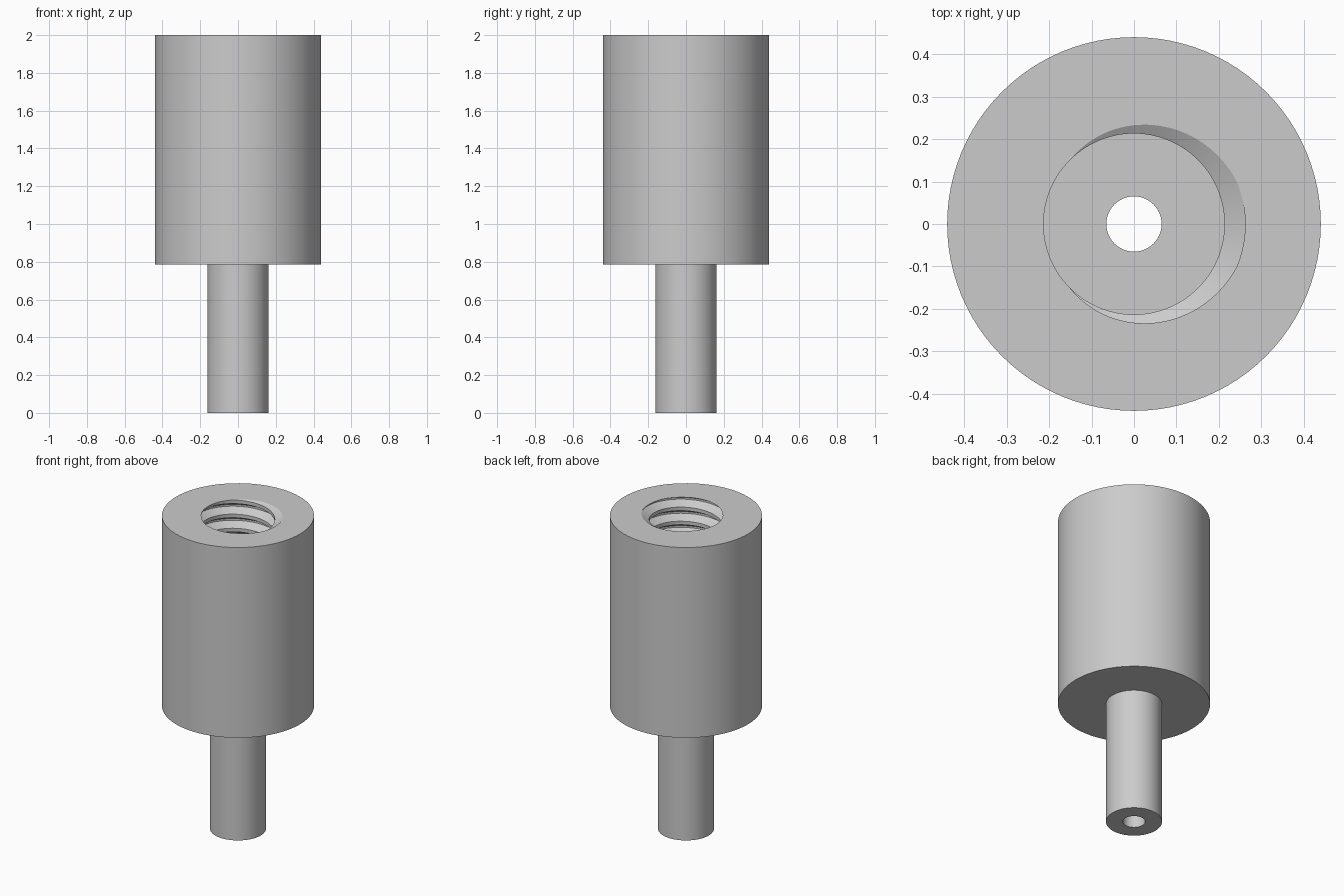
import bpy, bmesh
from math import sin, cos, tau, radians

if "Cube" in bpy.data.objects:
    bpy.data.objects.remove(bpy.data.objects["Cube"], do_unlink=True)

SEGMENTS = 96
TOP, SHOULDER, FLOOR = 2.0, 0.785, 1.003
BODY_R, STEM_R, HOLE_R = 0.44, 0.162, 0.065
MINOR_R, MAJOR_R, PITCH = 0.213, 0.262, 0.09


def sweep(bm, profile, rise=0.0):
    """Turn an (r, z) profile about z, climbing by rise per turn."""
    columns = []
    for i in range(SEGMENTS + 1):
        t = i / SEGMENTS
        columns.append([bm.verts.new((r * cos(tau * t), r * sin(tau * t), z + rise * t))
                        for r, z in profile])
    for a, b in zip(columns, columns[1:]):
        for j in range(len(profile) - 1):
            bm.faces.new((a[j], b[j], b[j + 1], a[j + 1]))
    bmesh.ops.remove_doubles(bm, verts=[v for c in columns for v in c], dist=1e-5)


def cut(bm, z, up):
    """Trim away everything above (up) or below the level z."""
    bmesh.ops.bisect_plane(bm, geom=bm.verts[:] + bm.edges[:] + bm.faces[:],
                           plane_co=(0, 0, z), plane_no=(0, 0, up), clear_outer=True)


def cap(bm, z):
    """Fill the flat ring between the two open loops at the level z."""
    rim = [e for e in bm.edges if e.is_boundary
           and all(abs(v.co.z - z) < 1e-4 for v in e.verts)]
    bmesh.ops.triangle_fill(bm, use_beauty=True, edges=rim, normal=(0, 0, 1))


bm = bmesh.new()

# Internal screw thread, trimmed flat at the mouth and the floor
tooth = [(MAJOR_R, -0.0625), (MAJOR_R, 0.0625), (MINOR_R, 0.375), (MINOR_R, 0.625)]
turns = int((TOP - FLOOR) / PITCH) + 3
thread = [(r, TOP + PITCH * (k + f)) for k in range(-turns, 3) for r, f in tooth]
sweep(bm, thread, PITCH)
cut(bm, TOP, 1)
cut(bm, FLOOR, -1)

# Outer wall, stem and through hole
sweep(bm, [(BODY_R, TOP), (BODY_R, SHOULDER), (STEM_R, SHOULDER),
           (STEM_R, 0), (HOLE_R, 0), (HOLE_R, FLOOR)])

# Top ring and socket floor
cap(bm, TOP)
cap(bm, FLOOR)
bmesh.ops.recalc_face_normals(bm, faces=bm.faces[:])

mesh = bpy.data.meshes.new("threaded_socket")
bm.to_mesh(mesh)
bm.free()
socket = bpy.data.objects.new("threaded_socket", mesh)
bpy.context.collection.objects.link(socket)

# Plain grey metal
grey = bpy.data.materials.new("light_grey")
grey.use_nodes = True
colour = (0.6, 0.6, 0.6, 1)
grey.diffuse_color = colour
grey.node_tree.nodes["Principled BSDF"].inputs["Base Color"].default_value = colour
mesh.materials.append(grey)

bpy.ops.object.select_all(action='DESELECT')
socket.select_set(True)
bpy.context.view_layer.objects.active = socket
bpy.ops.object.shade_smooth_by_angle(angle=radians(25))
